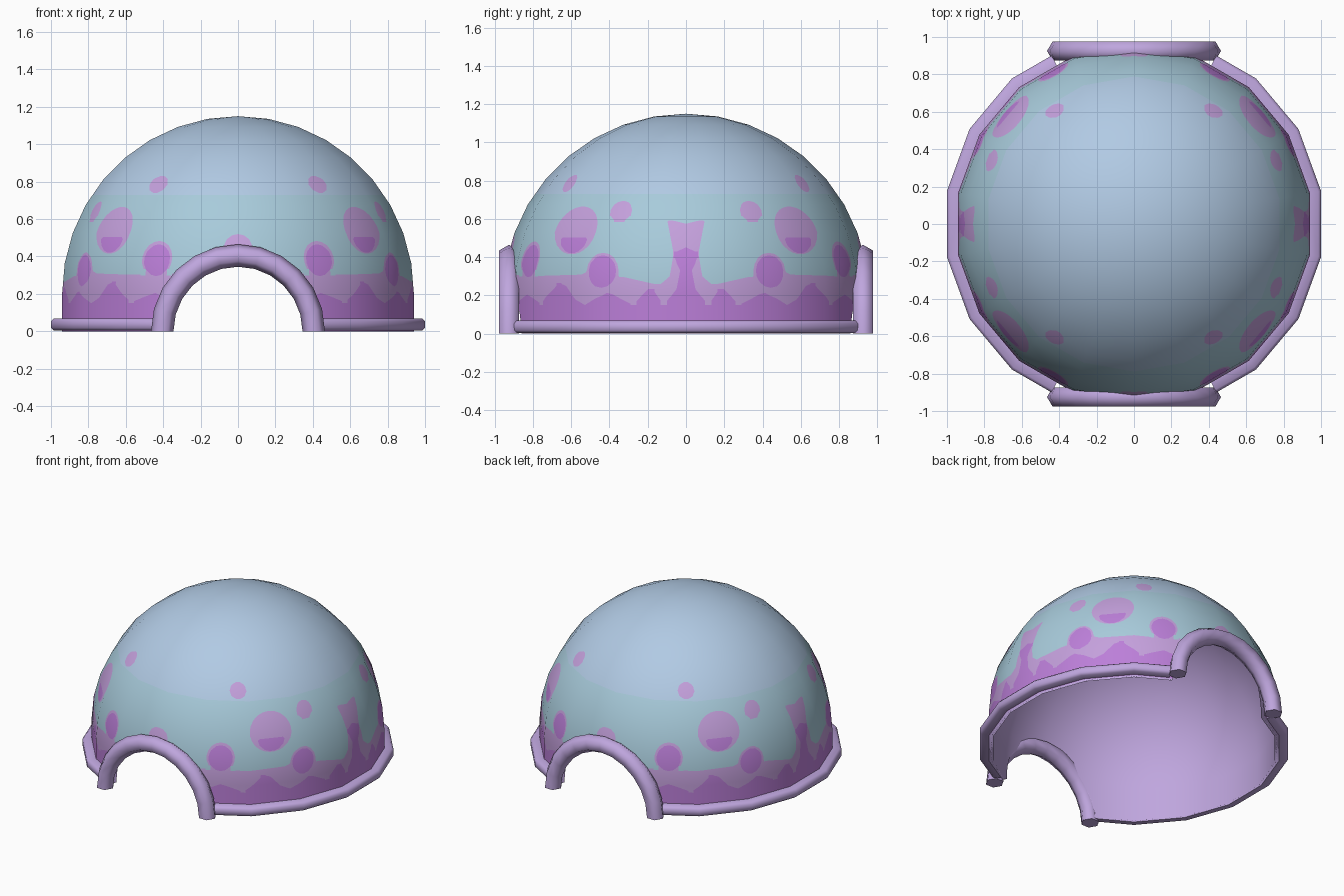
import bpy, bmesh, math
from math import sin, cos, radians, hypot, atan2, degrees
from mathutils import Vector

if "Cube" in bpy.data.objects:
    bpy.data.objects.remove(bpy.data.objects["Cube"])


def material(name, rgb):
    lin = [((c / 255 + 0.055) / 1.055) ** 2.4 for c in rgb]
    m = bpy.data.materials.new(name)
    m.diffuse_color = (*lin, 1)
    m.use_nodes = True
    m.node_tree.nodes["Principled BSDF"].inputs["Base Color"].default_value = m.diffuse_color
    return m


BLUE = material("sky blue", (177, 202, 228))
TEAL = material("pale teal blue", (168, 203, 219))
LIGHT = material("light orchid", (196, 160, 220))
DARK = material("deep orchid", (188, 127, 217))
LILAC = material("lilac trim", (191, 166, 222))


def interp(table, x):
    """Piecewise linear lookup in (x, value) pairs."""
    if x <= table[0][0]:
        return table[0][1]
    for (a, p), (b, q) in zip(table, table[1:]):
        if x <= b:
            return p + (q - p) * (x - a) / (b - a)
    return table[-1][1]


def add_object(name, bm, mats):
    me = bpy.data.meshes.new(name)
    bm.to_mesh(me)
    bm.free()
    for m in mats:
        me.materials.append(m)
    ob = bpy.data.objects.new(name, me)
    bpy.context.collection.objects.link(ob)
    return ob


def sweep(name, sections, mirror_axis, angle):
    """Closed cross-sections joined into a capped bar, then mirrored."""
    bm = bmesh.new()
    rings = [[bm.verts.new(p) for p in s] for s in sections]
    n = len(rings[0])
    for a, b in zip(rings, rings[1:]):
        for i in range(n):
            j = (i + 1) % n
            bm.faces.new((a[i], a[j], b[j], b[i]))
    bm.faces.new(rings[0])
    bm.faces.new(rings[-1])
    bmesh.ops.recalc_face_normals(bm, faces=bm.faces[:])
    ob = add_object(name, bm, [LILAC])
    bpy.ops.object.select_all(action='DESELECT')
    ob.select_set(True)
    bpy.context.view_layer.objects.active = ob
    bpy.ops.object.shade_smooth_by_angle(angle=radians(angle))
    mod = ob.modifiers.new("mirror", 'MIRROR')
    mod.use_axis = [i == mirror_axis for i in range(3)]
    mod.use_mirror_merge = False


# --- painted pattern: fields that are positive inside a colour, four-fold mirrored
ZC, R, DOOR = 0.2, 0.955, 0.39
BAND_TOP = [(0, .26), (10, .26), (20, .295), (33, .31), (60, .30), (90, .32)]
DRIP_TOP = [(0, .2), (4, .21), (7, .155), (9, .19), (11, .25), (13, .22), (17, .15), (21, .18),
            (25, .215), (29, .19), (34, .15), (38, .18), (42, .25), (45, .265), (48, .22),
            (53, .155), (58, .185), (62, .205), (68, .165), (90, .2)]
PILLAR_LIGHT = [(.2, .2), (.26, .13), (.3, .085), (.42, .065), (.5, .08), (.6, .1)]
PILLAR_DARK = [(.15, .09), (.23, .05), (.33, .03), (.38, .055), (.42, .06), (.445, .03), (.455, -.02)]
# azimuth, height, half width, half height
LIGHT_SPOTS = [(41, .54, .14, .125), (28, .325, .093, .098), (62, .385, .093, .098),
               (24, .64, .06, .055), (55, .785, .055, .046), (90, .45, .075, .07)]
DARK_SPOTS = [(28, .325, .08, .085), (62, .38, .08, .085)]


def spot(az, z, r, s):
    return s[2] * (1 - hypot(r * radians(az - s[0]) / s[2], (z - s[1]) / s[3]))


def fold(p):
    return degrees(atan2(abs(p.y), abs(p.x))), p.z, hypot(p.x, p.y)


def light_field(p):
    az, z, r = fold(p)
    s = r * radians(az)
    pillar = min(interp(PILLAR_LIGHT, z) - s, .575 + .25 * s - z)
    return max([interp(BAND_TOP, az) - z, pillar] + [spot(az, z, r, q) for q in LIGHT_SPOTS])


def dark_field(p):
    az, z, r = fold(p)
    pillar = interp(PILLAR_DARK, z) - r * radians(az)
    crescent = min(spot(az, z, r, (41, .51, .095, .09)), .503 - z)
    return max([interp(DRIP_TOP, az) - z, pillar, crescent]
               + [spot(az, z, r, q) for q in DARK_SPOTS])


def door_field(p):
    return DOOR - hypot(p.x, p.z)


def cut_along(bm, field):
    """Cut the faces along the zero line of a field."""
    val = {v: field(v.co) + 1e-6 for v in bm.verts}
    new = []
    for e in list(bm.edges):
        a, b = e.verts
        fa, fb = val[a], val[b]
        if fa * fb < 0:
            new.append(bmesh.utils.edge_split(e, a, fa / (fa - fb))[1])
    bmesh.ops.connect_verts(bm, verts=new)


# --- dome: 18 flat sides, 10 degree rings, finely divided for the painted cuts
STEP = 2
profile = [(R, 0), (R, .05), (R, .1), (R, .15)]
for lat in range(0, 90, STEP):
    k, t = lat // 10 * 10, (lat % 10) / 10
    a, b = radians(k), radians(k + 10)
    profile.append((R * (cos(a) * (1 - t) + cos(b) * t),
                    ZC + .95 * (sin(a) * (1 - t) + sin(b) * t)))

bm = bmesh.new()
rows = []
for r, z in profile:
    row = []
    for az in range(0, 360, STEP):
        d = (az + 10) % 20 - 10
        q = r * cos(radians(10)) / cos(radians(d))
        row.append(bm.verts.new((q * cos(radians(az)), q * sin(radians(az)), z)))
    rows.append(row)
n = len(rows[0])
for a, b in zip(rows, rows[1:]):
    for i in range(n):
        bm.faces.new((a[i], a[(i + 1) % n], b[(i + 1) % n], b[i]))
pole = bm.verts.new((0, 0, ZC + .95))
for i in range(n):
    bm.faces.new((rows[-1][i], rows[-1][(i + 1) % n], pole))

for field in (door_field, light_field, dark_field):
    cut_along(bm, field)
gone = [f for f in bm.faces if door_field(f.calc_center_median()) > 0]
bmesh.ops.delete(bm, geom=gone, context='FACES')

for f in bm.faces:
    c = f.calc_center_median()
    if dark_field(c) > 0:
        f.material_index = 3
    elif light_field(c) > 0:
        f.material_index = 2
    else:
        f.material_index = 0 if c.z > .72 else 1

# inner lining and rim
outer_faces, outer_verts = list(bm.faces), list(bm.verts)
rim = [l for f in outer_faces for l in f.loops if l.edge.is_boundary]
rim = [(l.vert, l.link_loop_next.vert) for l in rim]
inner = {}
for v in outer_verts:
    x, y, z = v.co
    inner[v] = bm.verts.new((x * .97, y * .97, z if z < ZC else ZC + (z - ZC) * .97))
for f in outer_faces:
    bm.faces.new([inner[v] for v in reversed(f.verts)]).material_index = 4
for a, b in rim:
    bm.faces.new((b, a, inner[a], inner[b])).material_index = 4
for f in bm.faces:
    f.smooth = True
bm.verts.index_update()
inside = {v.index for v in inner.values()}
dome = add_object("dome_shell", bm, [BLUE, TEAL, LIGHT, DARK, LILAC])
normals = []
for v in dome.data.vertices:
    d = Vector((v.co.x, v.co.y, max(0, v.co.z - ZC))).normalized()
    normals.append(-d if v.index in inside else d)
dome.data.normals_split_custom_set_from_vertices(normals)

# --- base ring: half of an 18-sided band, open at the doors
BAR = [(.985, .004), (1, .018), (1, .052), (.985, .068), (.925, .068), (.925, .004)]


def bar_section(az):
    k = 1 / cos(radians(10))
    return [Vector((r * k * cos(radians(az)), r * k * sin(radians(az)), z)) for r, z in BAR]


def bar_end(sign):
    return [p.lerp(q, .7) for p, q in zip(bar_section(50 * sign), bar_section(70 * sign))]


ring = [bar_end(-1)] + [bar_section(a) for a in range(-50, 51, 20)] + [bar_end(1)]
sweep("base_ring", ring, 0, 60)

# --- door arches: hexagonal tube on a half circle
arch = []
for i in range(13):
    t = radians(15 * i)
    arch.append([((.405 + .06 * cos(radians(h))) * cos(t), -.925 + .06 * sin(radians(h)),
                  (.405 + .06 * cos(radians(h))) * sin(t)) for h in range(0, 360, 60)])
sweep("door_arches", arch, 1, 65)
